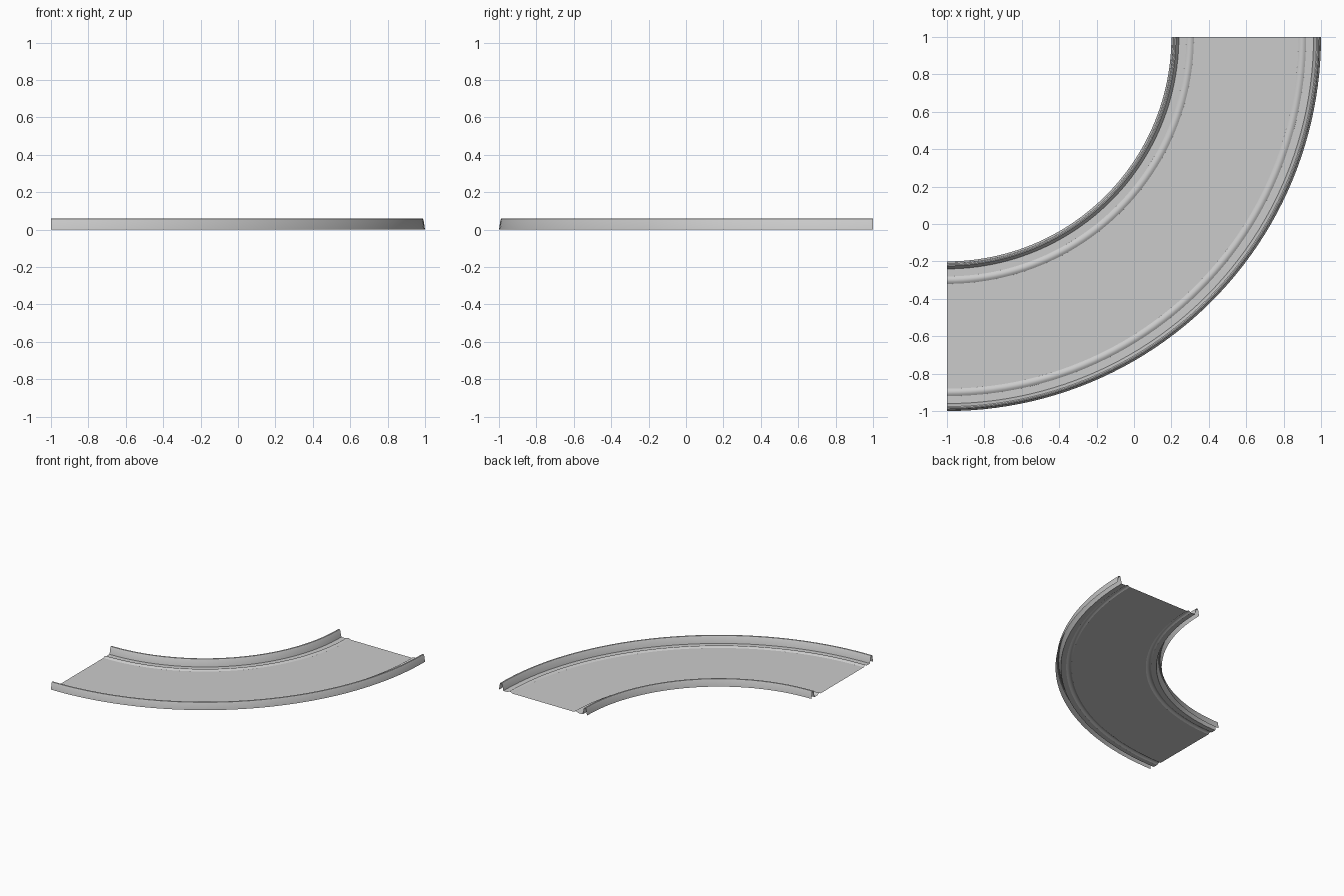
import bpy, bmesh, math

if "Cube" in bpy.data.objects:
    bpy.data.objects.remove(bpy.data.objects["Cube"])

CENTRE = (-1.0, 1.0, 0.0)
R_IN, R_OUT = 1.2, 2.0
STEPS = 48

# Half cross-section: (distance in from the edge, height)
half = [(0.0, 0.0), (0.008, 0.05), (0.012, 0.058), (0.018, 0.06),
        (0.024, 0.058), (0.029, 0.05), (0.04, 0.0),   # hollow guard rail
        (0.08, 0.0), (0.09, 0.007), (0.10, 0.009), (0.11, 0.007), (0.12, 0.0)]  # low kerb


def sweep(name, profile):
    """Sweep a radial profile through the quarter turn."""
    bm = bmesh.new()
    rows = []
    for i in range(STEPS + 1):
        a = -math.pi / 2 * (1 - i / STEPS)
        rows.append([bm.verts.new((CENTRE[0] + r * math.cos(a),
                                   CENTRE[1] + r * math.sin(a), z)) for r, z in profile])
    for p, q in zip(rows, rows[1:]):
        for j in range(len(profile) - 1):
            bm.faces.new((p[j], p[j + 1], q[j + 1], q[j]))
    me = bpy.data.meshes.new(name)
    bm.to_mesh(me)
    bm.free()
    ob = bpy.data.objects.new(name, me)
    bpy.context.collection.objects.link(ob)
    bpy.ops.object.select_all(action='DESELECT')
    ob.select_set(True)
    bpy.context.view_layer.objects.active = ob
    bpy.ops.object.shade_smooth_by_angle(angle=math.radians(32))
    return ob


# Track: rail, kerb, flat bed, mirrored kerb and rail
inner = [(R_IN + d, z) for d, z in half]
outer = [(R_OUT - d, z) for d, z in reversed(half)]
sweep("curved_track", inner + outer)
